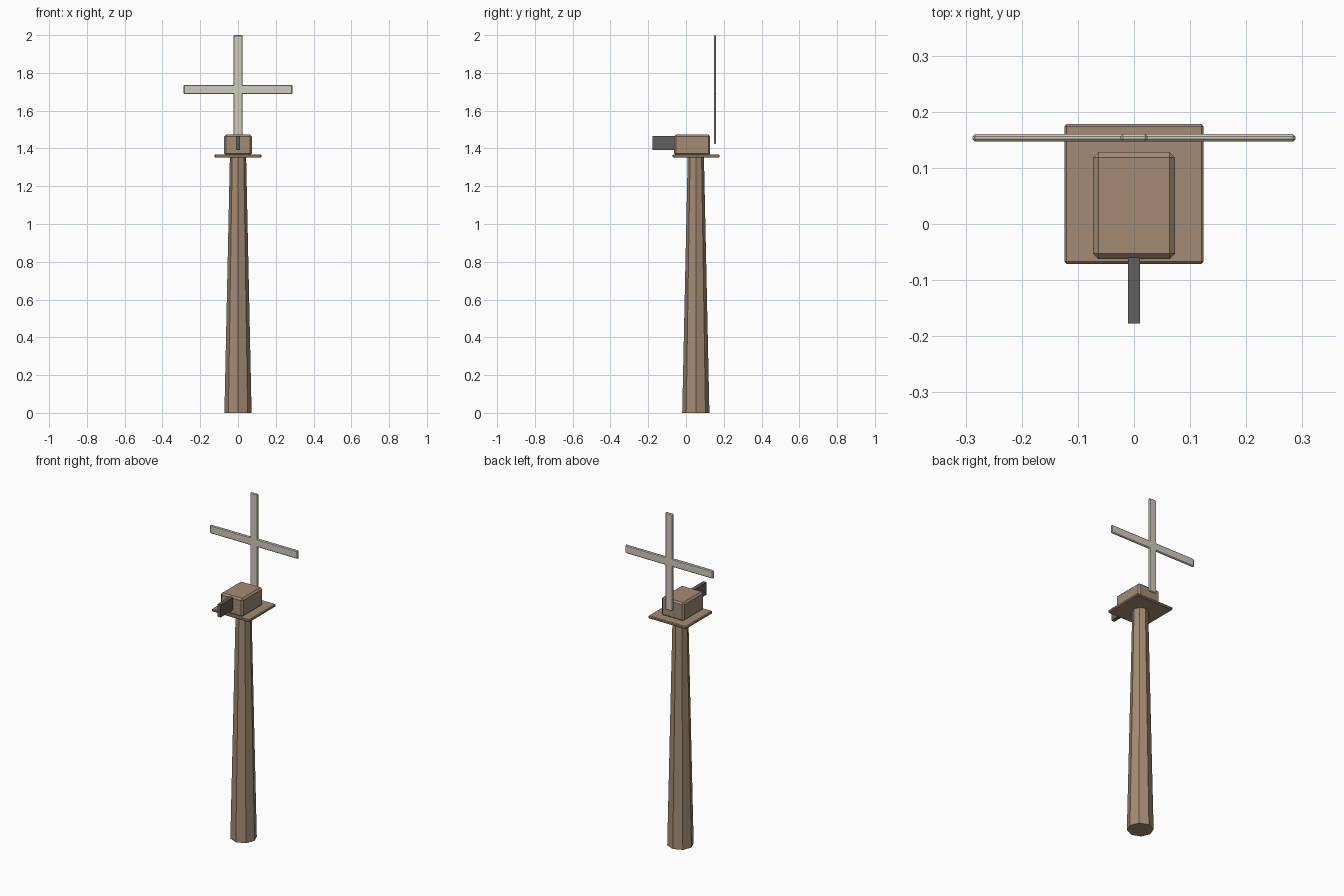
import bpy
from math import radians

if "Cube" in bpy.data.objects:
    bpy.data.objects.remove(bpy.data.objects["Cube"])


def material(name, rgb):
    m = bpy.data.materials.new(name)
    m.diffuse_color = (*rgb, 1)
    m.use_nodes = True
    m.node_tree.nodes["Principled BSDF"].inputs["Base Color"].default_value = m.diffuse_color
    return m


wood = material("wood", (0.37, 0.26, 0.175))
pale = material("pale_blade", (0.64, 0.60, 0.51))
dark = material("dark_metal", (0.12, 0.115, 0.11))


def box(name, lo, hi, mat, bevel=0.0):
    bpy.ops.mesh.primitive_cube_add(size=1, location=[(a + b) / 2 for a, b in zip(lo, hi)])
    ob = bpy.context.object
    ob.name = name
    ob.scale = [b - a for a, b in zip(lo, hi)]
    bpy.ops.object.transform_apply(location=False, rotation=False, scale=True)
    ob.data.materials.append(mat)
    if bevel:
        mod = ob.modifiers.new("bevel", 'BEVEL')
        mod.width = bevel
        mod.segments = 1
    return ob


# Tapered octagonal tower, corners facing the axes
bpy.ops.mesh.primitive_cone_add(vertices=8, radius1=0.072, radius2=0.043,
                                depth=1.355, location=(0, 0.052, 0.6775))
tower = bpy.context.object
tower.name = "tower"
tower.data.materials.append(wood)

# Platform and chamfered housing
box("platform", (-0.124, -0.071, 1.352), (0.124, 0.178, 1.368), wood, 0.004)
box("housing", (-0.073, -0.0625, 1.364), (0.073, 0.128, 1.473), wood, 0.0095)

# Tail vane at the front
box("tail_vane", (-0.0105, -0.177, 1.393), (0.0105, -0.06, 1.467), dark)

# Crossed blades behind the housing
for name, angle in (("vertical_blade", 0), ("horizontal_blade", 90)):
    blade = box(name, (-0.0245, 0.147, 1.424), (0.0245, 0.160, 2.0), pale, 0.0045)
    blade.rotation_euler.y = radians(angle)
